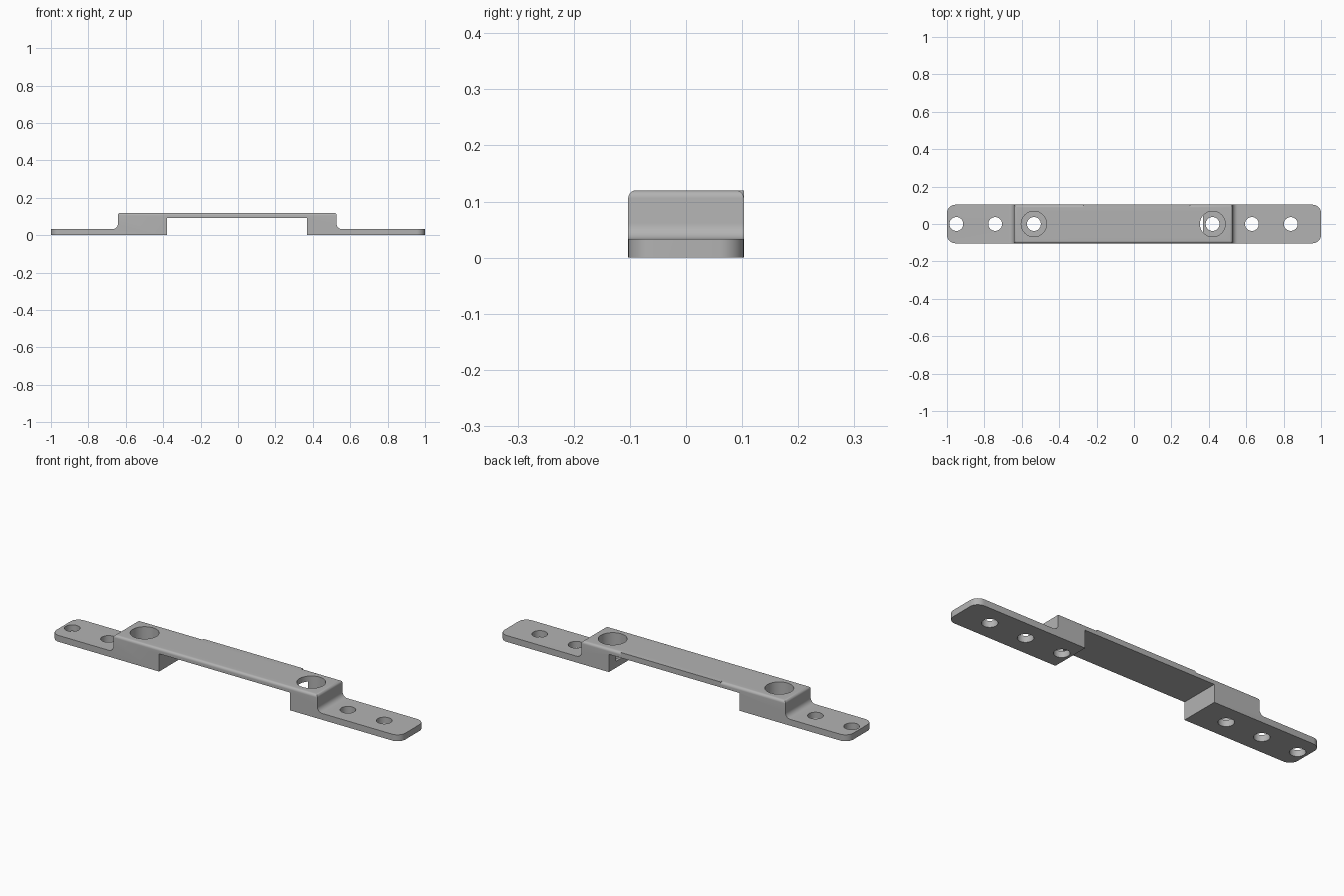
import bpy, bmesh
from math import cos, sin, pi, radians
from mathutils import Vector

if "Cube" in bpy.data.objects:
    bpy.data.objects.remove(bpy.data.objects["Cube"])

HALF_W, TOP, FLANGE, EDGE_R = 0.103, 0.12, 0.033, 0.014


def arc(cx, cy, r, a0, a1, n=8):
    """Points along an arc, angles in degrees."""
    angles = [radians(a0 + (a1 - a0) * i / n) for i in range(n + 1)]
    return [(cx + r * cos(a), cy + r * sin(a)) for a in angles]


def prism(name, outline, place, direction):
    """Extrude a 2D outline, placed in space by a function."""
    bm = bmesh.new()
    face = bm.faces.new([bm.verts.new(place(u, v)) for u, v in outline])
    new = bmesh.ops.extrude_face_region(bm, geom=[face])["geom"]
    verts = [g for g in new if isinstance(g, bmesh.types.BMVert)]
    bmesh.ops.translate(bm, verts=verts, vec=Vector(direction))
    bmesh.ops.recalc_face_normals(bm, faces=bm.faces)
    mesh = bpy.data.meshes.new(name)
    bm.to_mesh(mesh)
    bm.free()
    obj = bpy.data.objects.new(name, mesh)
    bpy.context.collection.objects.link(obj)
    return obj


def combine(target, tool, operation):
    """Apply a boolean and discard the tool."""
    bpy.context.view_layer.objects.active = target
    mod = target.modifiers.new("cut", "BOOLEAN")
    mod.operation, mod.solver, mod.object = operation, "EXACT", tool
    bpy.ops.object.modifier_apply(modifier=mod.name)
    bpy.data.objects.remove(tool)


def drill(x, r, z0, z1):
    tool = prism("drill", arc(x, 0, r, 0, 352.5, 47),
                 lambda u, v: (u, v, z0), (0, 0, z1 - z0))
    combine(bracket, tool, "DIFFERENCE")


def round_edge(side, x0, x1):
    """Round a top long edge between two x positions."""
    outline = arc(HALF_W - EDGE_R, TOP - EDGE_R, EDGE_R, 0, 90)
    over = 0.02
    outline = ([(HALF_W + over, TOP - EDGE_R)] + outline +
               [(HALF_W - EDGE_R, TOP + over), (HALF_W + over, TOP + over)])
    tool = prism("edge_cutter", outline,
                 lambda u, v: (x0, side * u, v), (x1 - x0, 0, 0))
    combine(bracket, tool, "DIFFERENCE")


# Side profile: flanges, raised bridge, rounded shoulders and inner fillets
LEFT, RIGHT, FILLET = -0.642, 0.527, 0.028
profile = [(-1, 0), (-0.38, 0), (-0.38, 0.092), (0.37, 0.092), (0.37, 0), (1, 0), (1, FLANGE)]
profile += arc(RIGHT + FILLET, FLANGE + FILLET, FILLET, 270, 180)
profile += arc(RIGHT - EDGE_R, TOP - EDGE_R, EDGE_R, 0, 90)
profile += arc(LEFT + EDGE_R, TOP - EDGE_R, EDGE_R, 90, 180)
profile += arc(LEFT - FILLET, FLANGE + FILLET, FILLET, 0, -90)
profile += [(-1, FLANGE)]
bracket = prism("bracket", profile, lambda u, v: (u, -HALF_W, v), (0, 2 * HALF_W, 0))

# Rounded plan corners
R = 0.045
cx, cy = 1 - R, HALF_W - R
plan = (arc(cx, cy, R, 0, 90) + arc(-cx, cy, R, 90, 180) +
        arc(-cx, -cy, R, 180, 270) + arc(cx, -cy, R, 270, 360))
combine(bracket, prism("plan", plan, lambda u, v: (u, v, -0.1), (0, 0, 0.4)), "INTERSECT")

# Rounded top edges: whole front edge, only the ends of the back edge
round_edge(-1, -0.7, 0.6)
round_edge(1, -0.7, -0.27)
round_edge(1, 0.3, 0.6)

# Screw holes and counterbores
for x in (-0.95, -0.742, -0.535, 0.42, 0.63, 0.838):
    drill(x, 0.037, -0.1, 0.3)
for x in (-0.535, 0.42):
    drill(x, 0.068, FLANGE, 0.3)

# Colour and shading
grey = bpy.data.materials.new("plain grey")
grey.use_nodes = True
colour = (0.45, 0.45, 0.45, 1)
grey.diffuse_color = colour
grey.node_tree.nodes["Principled BSDF"].inputs["Base Color"].default_value = colour
bracket.data.materials.clear()
bracket.data.materials.append(grey)
for face in bracket.data.polygons:
    face.material_index = 0
bpy.ops.object.select_all(action="DESELECT")
bracket.select_set(True)
bpy.context.view_layer.objects.active = bracket
bpy.ops.object.shade_smooth_by_angle(angle=radians(30))
